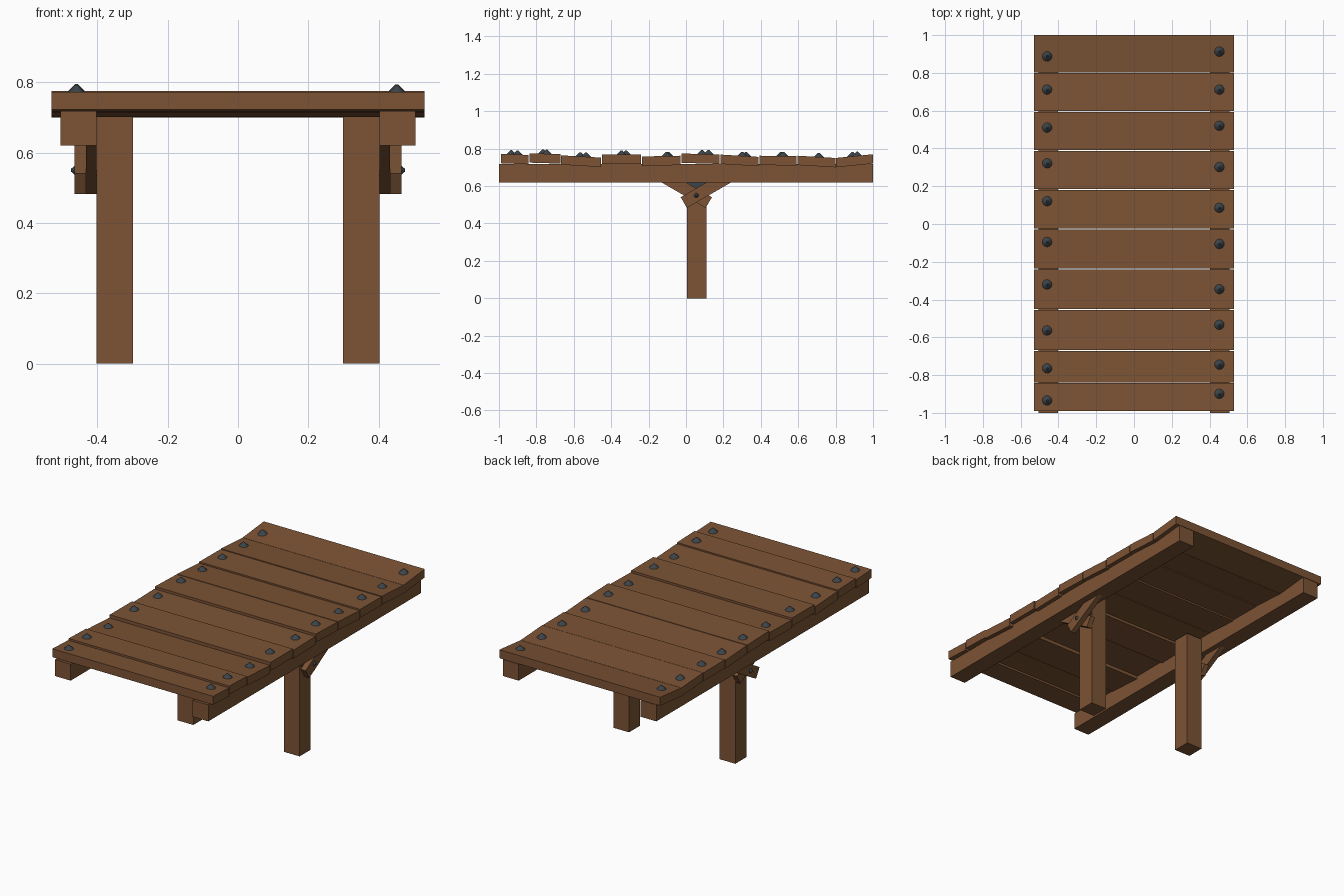
import bpy, bmesh, math
from mathutils import Matrix, Vector

if "Cube" in bpy.data.objects:
    bpy.data.objects.remove(bpy.data.objects["Cube"])


def material(name, rgb):
    m = bpy.data.materials.new(name)
    m.diffuse_color = (*rgb, 1)
    m.use_nodes = True
    m.node_tree.nodes["Principled BSDF"].inputs["Base Color"].default_value = m.diffuse_color
    return m


WOOD = material("brown wood", (0.2, 0.087, 0.035))
METAL = material("dark metal", (0.045, 0.058, 0.068))


def finish(name, bm, mat):
    bmesh.ops.recalc_face_normals(bm, faces=bm.faces)
    me = bpy.data.meshes.new(name)
    bm.to_mesh(me)
    bm.free()
    me.materials.append(mat)
    ob = bpy.data.objects.new(name, me)
    bpy.context.collection.objects.link(ob)
    return ob


def box(name, lo, hi, mat=WOOD, matrix=Matrix()):
    lo, hi = Vector(lo), Vector(hi)
    bm = bmesh.new()
    bmesh.ops.create_cube(bm, size=1)
    for v in bm.verts:
        v.co = matrix @ Vector([(lo[i] + hi[i]) / 2 + v.co[i] * (hi[i] - lo[i]) for i in range(3)])
    return finish(name, bm, mat)


def stud(name, matrix, radius, height):
    bm = bmesh.new()
    bmesh.ops.create_cone(bm, cap_ends=True, segments=12, radius1=radius, radius2=0.004,
                          depth=height, matrix=matrix)
    ob = finish(name, bm, METAL)
    for p in ob.data.polygons:
        p.use_smooth = len(p.vertices) == 4
    return ob


# Deck planks: y start, y end, top height at start and end, left and right nail y
planks = [
    (-0.99, -0.842, 0.772, 0.766, -0.935, -0.90),
    (-0.838, -0.672, 0.775, 0.770, -0.765, -0.745),
    (-0.668, -0.455, 0.764, 0.752, -0.565, -0.535),
    (-0.450, -0.240, 0.768, 0.768, -0.32, -0.345),
    (-0.235, -0.030, 0.758, 0.762, -0.095, -0.105),
    (-0.025, 0.180, 0.774, 0.768, 0.12, 0.085),
    (0.185, 0.387, 0.768, 0.756, 0.32, 0.30),
    (0.392, 0.592, 0.762, 0.760, 0.51, 0.52),
    (0.597, 0.799, 0.762, 0.750, 0.71, 0.71),
    (0.801, 1.0, 0.750, 0.770, 0.89, 0.915),
]
THICK = 0.05
for n, (y0, y1, z0, z1, nl, nr) in enumerate(planks, 1):
    bm = bmesh.new()
    profile = [(y0, z0), (y1, z1), (y1, z1 - THICK), (y0, z0 - THICK)]
    face = bm.faces.new([bm.verts.new((-0.53, y, z)) for y, z in profile])
    ext = bmesh.ops.extrude_face_region(bm, geom=[face])["geom"]
    bmesh.ops.translate(bm, vec=(1.06, 0, 0),
                        verts=[g for g in ext if isinstance(g, bmesh.types.BMVert)])
    finish(f"deck_plank_{n}", bm, WOOD)
    # Nail heads
    for side, x, y in (("left", -0.46, nl), ("right", 0.452, nr)):
        z = z0 + (z1 - z0) * (y - y0) / (y1 - y0)
        stud(f"nail_{side}_{n}", Matrix.Translation((x, y, z + 0.009)), 0.03, 0.026)

# Rails, posts and crossed braces on both sides
for side, s in (("left", -1), ("right", 1)):
    def sided(name, x0, x1, y, z, mat=WOOD, m=Matrix()):
        box(f"{name}_{side}", (min(s * x0, s * x1), y[0], z[0]), (max(s * x0, s * x1), y[1], z[1]), mat, m)

    sided("rail", 0.402, 0.505, (-1, 1), (0.62, 0.718))
    sided("post", 0.298, 0.402, (0.005, 0.11), (0, 0.71))
    sided("bracket_plate", 0.402, 0.407, (0.008, 0.107), (0.575, 0.62), METAL)
    for kind, tilt, x0, x1 in (("outer", 30, 0.433, 0.465), ("inner", -30, 0.402, 0.433)):
        m = Matrix.Translation((0, 0.055, 0.55)) @ Matrix.Rotation(math.radians(tilt), 4, 'X')
        span = (-0.077, 0.2) if tilt > 0 else (-0.2, 0.077)
        sided(f"{kind}_brace", x0, x1, span, (-0.033, 0.033), WOOD, m)
    # Pivot bolt through the braces
    turn = Matrix.Rotation(s * math.pi / 2, 4, 'Y')
    stud(f"brace_bolt_{side}", Matrix.Translation((s * 0.469, 0.055, 0.55)) @ turn, 0.014, 0.012)
